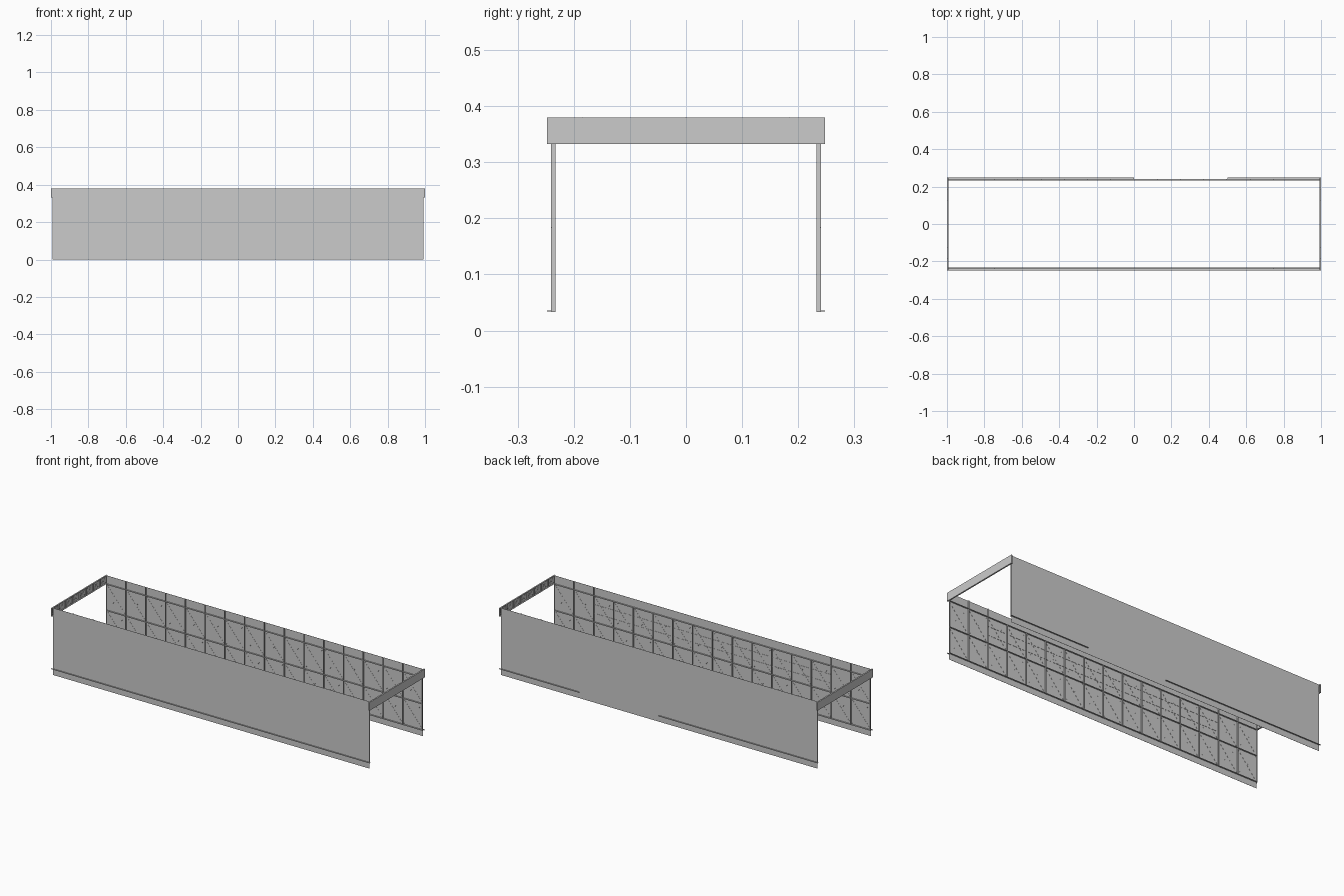
import bpy, bmesh, math
from mathutils import Matrix, Vector

if "Cube" in bpy.data.objects:
    bpy.data.objects.remove(bpy.data.objects["Cube"])

TOP, BAND, LOW = 0.38, 0.333, 0.035   # wall top, underside of top band, bottom rail
MID = (BAND + LOW) / 2
HALF, END = 0.993, 1.0                # wall half length, outer end
YW, YI, YO = 0.241, 0.233, 0.248      # cladding, inner frame edge, outer ledge edge
CELL = 2 * HALF / 16


class Part:
    """Collects boxes into one named mesh object."""
    def __init__(self, name):
        self.name, self.bm = name, bmesh.new()

    def box(self, x, y, z):
        lo, hi = Vector((x[0], y[0], z[0])), Vector((x[1], y[1], z[1]))
        size = hi - lo
        m = Matrix.Translation((lo + hi) / 2) @ Matrix.Diagonal((*map(abs, size), 1))
        bmesh.ops.create_cube(self.bm, size=1, matrix=m)

    def brace(self, a, b, w):
        a, b = Vector(a), Vector(b)
        d = b - a
        rot = d.to_track_quat('X', 'Z').to_matrix().to_4x4()
        m = Matrix.Translation((a + b) / 2) @ rot @ Matrix.Diagonal((d.length, w, w, 1))
        bmesh.ops.create_cube(self.bm, size=1, matrix=m)

    def done(self):
        me = bpy.data.meshes.new(self.name)
        self.bm.to_mesh(me)
        self.bm.free()
        bpy.context.collection.objects.link(bpy.data.objects.new(self.name, me))


for side, s in (("front", -1), ("back", 1)):
    # thin wall cladding
    p = Part(side + "_wall")
    p.box((-HALF, HALF), (s * YW, s * (YW - 0.0008)), (0, TOP))
    p.done()

    # outer ledge near the foot, with a doorway gap on the back
    p = Part(side + "_ledge")
    for x in ([(-END, END)] if s < 0 else [(-END, 0), (0.5, END)]):
        p.box(x, (s * YW, s * YO), (LOW - 0.001, LOW + 0.001))
    p.done()

    # vertical posts inside the wall
    p = Part(side + "_posts")
    for i in range(17):
        x = -HALF + i * CELL
        top = BAND if s < 0 and abs(x) < 0.7 else TOP
        e = 0.0012
        p.box((max(x - e, -HALF), min(x + e, HALF)), (s * YI, s * YW), (LOW, top))
    p.done()

    # horizontal rails
    p = Part(side + "_rails")
    for z in (LOW, MID, BAND):
        p.box((-HALF, HALF), (s * YI, s * YW), (z - 0.0015, z + 0.0015))
    if s < 0:
        for z in (0.232, 0.282):
            p.box((-6 * CELL, 6 * CELL), (s * 0.239, s * YW), (z - 0.001, z + 0.001))
    p.done()

    # cross bracing lying against the cladding
    p = Part(side + "_braces")
    yb = s * (YW - 0.001)
    for i in range(16):
        x0, x1 = -HALF + i * CELL, -HALF + (i + 1) * CELL
        for z0, z1 in ((LOW, MID), (MID, BAND)):
            p.brace((x0, yb, z0), (x1, yb, z1), 0.001)
            p.brace((x0, yb, z1), (x1, yb, z0), 0.001)
    p.done()

for side, s in (("left", -1), ("right", 1)):
    # end fascia sheet
    p = Part(side + "_fascia")
    p.box((s * END, s * (END - 0.0008)), (-YO, YO), (BAND, TOP))
    p.done()

    # fascia lattice frame
    p = Part(side + "_fascia_frame")
    xi = s * 0.992
    for z in (BAND + 0.001, TOP - 0.001):
        p.box((xi, s * END), (-YO, YO), (z - 0.001, z + 0.001))
    n = 8
    for i in range(n + 1):
        y = -YO + 0.001 + i * (2 * YO - 0.002) / n
        p.box((xi, s * END), (y - 0.001, y + 0.001), (BAND, TOP))
        if i < n:
            y2 = y + (2 * YO - 0.002) / n
            xb = s * (END - 0.0015)
            p.brace((xb, y, BAND), (xb, y2, TOP), 0.001)
            p.brace((xb, y, TOP), (xb, y2, BAND), 0.001)
    p.done()
